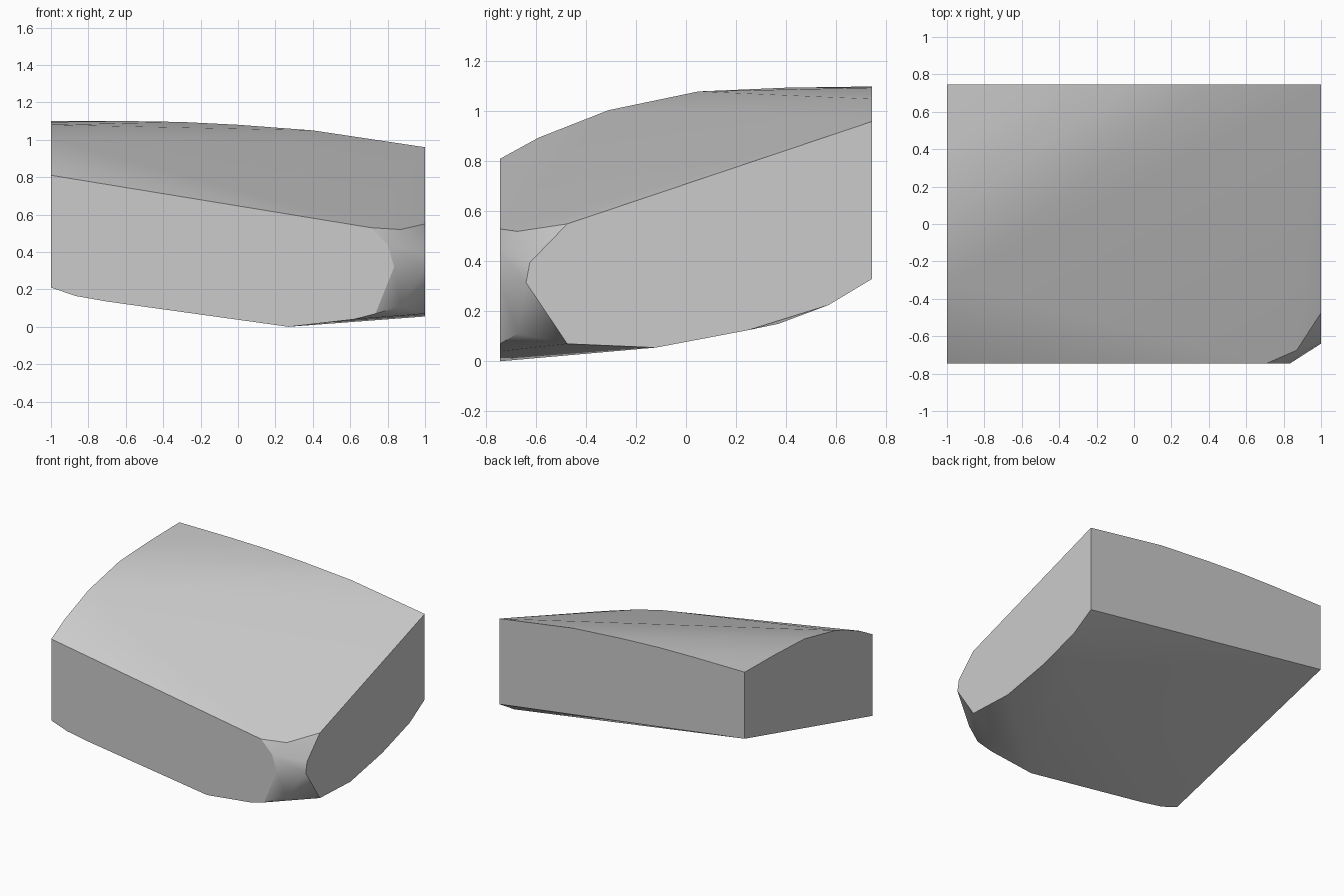
import bpy, bmesh, math

if "Cube" in bpy.data.objects:
    bpy.data.objects.remove(bpy.data.objects["Cube"], do_unlink=True)

HX, HY = 1.0, 0.745

# Outline of each cut side, as (along, height)
front = [(-1, .81), (.71, .53), (.8, .44), (.835, .32), (.735, .07),
         (.62, .04), (.27, 0), (-.7, .135), (-.87, .165), (-1, .21)]
right_end = [(-.475, .55), (.745, .96), (.745, .33), (.57, .225), (.25, .125),
             (-.12, .055), (-.475, .07), (-.64, .315), (-.625, .395)]
left_end = [(-.59, .895), (-.31, 1.005), (.05, 1.08), (.4, 1.095), (.745, 1.1), (.745, .61)]
back = [(-.6, 1.1), (-.3, 1.095), (0, 1.08), (.4, 1.05)]
# Worn corner, above and below, and a slight bulge underneath
loose = [(.87, -.675, .52), (.87, -.675, .11), (.88, .37, .15)]

points = ([(x, -HY, z) for x, z in front] + [(x, HY, z) for x, z in back]
          + [(HX, y, z) for y, z in right_end] + [(-HX, y, z) for y, z in left_end] + loose)

# Rock block: convex skin around the outlines
bm = bmesh.new()
for p in points:
    bm.verts.new(p)
hull = bmesh.ops.convex_hull(bm, input=bm.verts[:])
spare = [v for v in bm.verts if not v.link_faces]
bmesh.ops.delete(bm, geom=spare, context='VERTS')
bmesh.ops.dissolve_limit(bm, angle_limit=math.radians(.5), verts=bm.verts[:], edges=bm.edges[:])
bmesh.ops.recalc_face_normals(bm, faces=bm.faces[:])
mesh = bpy.data.meshes.new("rock_block")
bm.to_mesh(mesh)
bm.free()
rock = bpy.data.objects.new("rock_block", mesh)
bpy.context.collection.objects.link(rock)

# Plain grey stone
grey = (.6, .6, .6, 1)
stone = bpy.data.materials.new("grey stone")
stone.use_nodes = True
stone.diffuse_color = grey
stone.node_tree.nodes["Principled BSDF"].inputs["Base Color"].default_value = grey
mesh.materials.append(stone)

# Soft shading on the worn surfaces, crisp cut edges
bpy.ops.object.select_all(action='DESELECT')
rock.select_set(True)
bpy.context.view_layer.objects.active = rock
bpy.ops.object.shade_smooth_by_angle(angle=math.radians(30))
